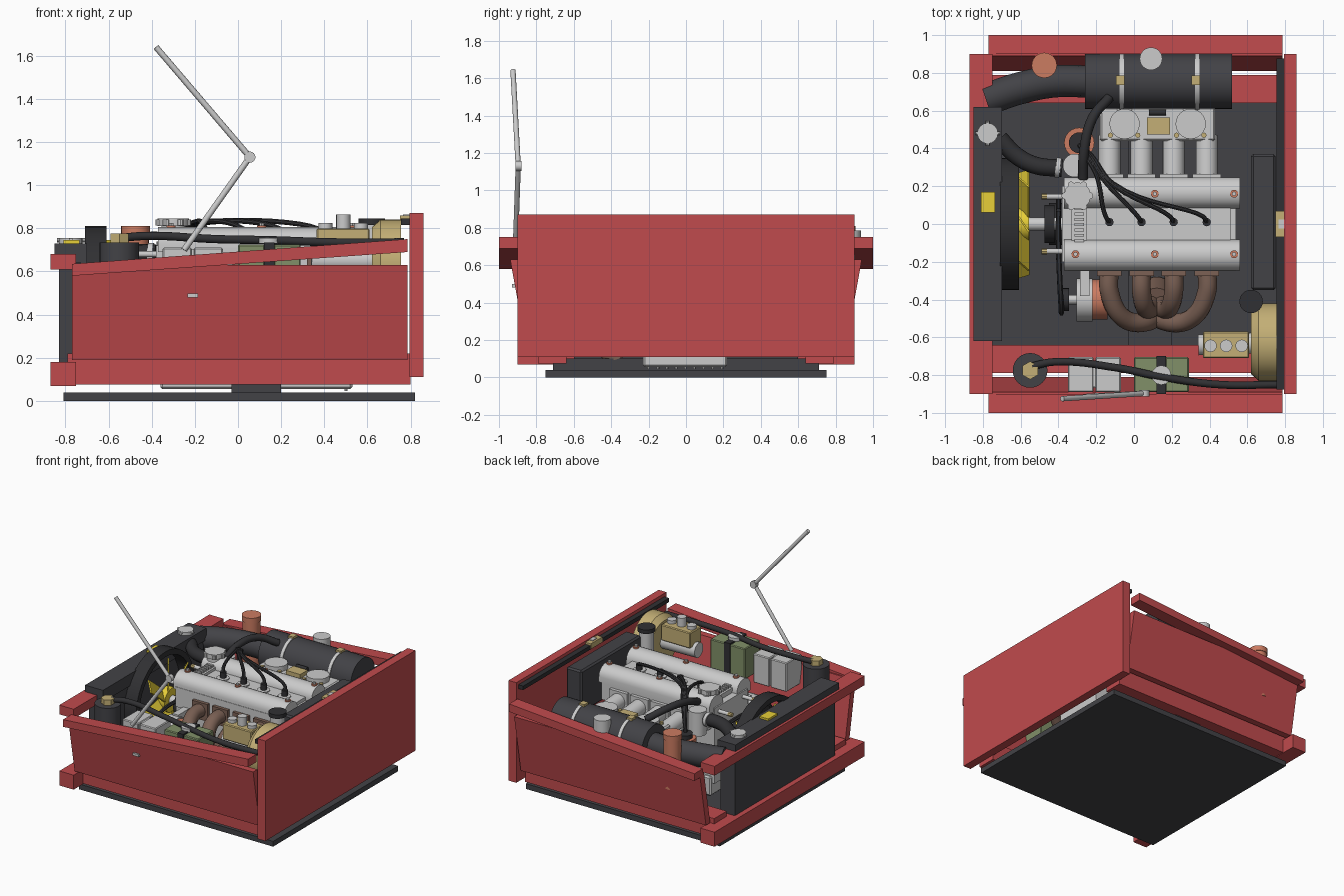
import bpy, bmesh
from math import sin, cos, pi, radians
from mathutils import Vector, Matrix

if "Cube" in bpy.data.objects:
    bpy.data.objects.remove(bpy.data.objects["Cube"])

def mat(name, *c):
    m = bpy.data.materials.new(name)
    m.diffuse_color = (*c, 1)
    m.use_nodes = True
    m.node_tree.nodes["Principled BSDF"].inputs["Base Color"].default_value = m.diffuse_color
    return m

RED, DARK = mat("red", .53, .07, .075), mat("dark", .055, .055, .062)
BLACK, YEL = mat("black", .03, .03, .033), mat("brass", .55, .43, .18)
FAN, COP = mat("fan_yellow", .8, .62, .04), mat("copper", .6, .2, .12)
GREEN, BROWN = mat("green", .22, .28, .14), mat("brown", .2, .12, .09)
SILVER = mat("silver", .62, .62, .62)

def finish(name, bm, m=None, smooth=False):
    bmesh.ops.recalc_face_normals(bm, faces=bm.faces)
    me = bpy.data.meshes.new(name)
    bm.to_mesh(me)
    bm.free()
    ob = bpy.data.objects.new(name, me)
    bpy.context.collection.objects.link(ob)
    if m:
        me.materials.append(m)
    if smooth:
        bpy.ops.object.select_all(action='DESELECT')
        bpy.context.view_layer.objects.active = ob
        ob.select_set(True)
        bpy.ops.object.shade_smooth_by_angle(angle=radians(35))
    return ob

def box(name, x, y, z, m=None, bevel=0):
    bm = bmesh.new()
    bmesh.ops.create_cube(bm, size=1)
    for v in bm.verts:
        v.co = [a + (b - a) * (c + .5) for (a, b), c in zip((x, y, z), v.co)]
    if bevel:
        bmesh.ops.bevel(bm, geom=bm.edges[:], offset=bevel, segments=1, affect='EDGES')
    return finish(name, bm, m)

def cyl(name, p, q, r, m=None, n=24, r2=None):
    p, q = Vector(p), Vector(q)
    bm = bmesh.new()
    M = Matrix.Translation((p + q) / 2) @ (q - p).to_track_quat('Z', 'Y').to_matrix().to_4x4()
    bmesh.ops.create_cone(bm, cap_ends=True, segments=n, radius1=r, radius2=r if r2 is None else r2,
                          depth=(q - p).length, matrix=M)
    return finish(name, bm, m, n > 8)

def post(name, x, y, z0, z1, r, m=None, n=24):
    return cyl(name, (x, y, z0), (x, y, z1), r, m, n)

def prism(name, pts, axis, a, b, m=None, smooth=False):
    # profile pts are (x,z) for axis y and (y,z) for axis x
    place = (lambda u, w, t: (t, u, w)) if axis == 'x' else (lambda u, w, t: (u, t, w))
    bm = bmesh.new()
    A = [bm.verts.new(place(u, w, a)) for u, w in pts]
    B = [bm.verts.new(place(u, w, b)) for u, w in pts]
    bm.faces.new(A)
    bm.faces.new(B)
    for i in range(len(pts)):
        j = (i + 1) % len(pts)
        bm.faces.new((A[i], A[j], B[j], B[i]))
    return finish(name, bm, m, smooth)

def ring_x(name, prof, y, z, m=None, n=40):
    # closed (x, radius) profile turned about an x axis
    bm = bmesh.new()
    R = [[bm.verts.new((px, y + r * cos(2 * pi * i / n), z + r * sin(2 * pi * i / n))) for px, r in prof]
         for i in range(n)]
    k = len(prof)
    for i in range(n):
        for j in range(k):
            bm.faces.new((R[i][j], R[i][(j + 1) % k], R[(i + 1) % n][(j + 1) % k], R[(i + 1) % n][j]))
    return finish(name, bm, m, True)

def tube(name, pts, r, m=None, res=3):
    cu = bpy.data.curves.new(name, 'CURVE')
    cu.dimensions, cu.bevel_depth, cu.bevel_resolution, cu.use_fill_caps = '3D', r, res, True
    s = cu.splines.new('BEZIER')
    s.bezier_points.add(len(pts) - 1)
    for b, p in zip(s.bezier_points, pts):
        b.co = p
        b.handle_left_type = b.handle_right_type = 'AUTO'
    s.resolution_u = 8
    ob = bpy.data.objects.new(name, cu)
    bpy.context.collection.objects.link(ob)
    if m:
        cu.materials.append(m)
    bpy.ops.object.select_all(action='DESELECT')
    bpy.context.view_layer.objects.active = ob
    ob.select_set(True)
    bpy.ops.object.convert(target='MESH')
    bpy.ops.object.shade_smooth_by_angle(angle=radians(40))

# body shell
box("base_plate", (-.81, .82), (-.75, .75), (0, .04), DARK)
box("subframe_crossmember", (-.03, .2), (-.71, .71), (.04, .1), DARK)
box("firewall", (.795, .86), (-.9, .9), (.11, .87), RED)
box("upper_front_member", (-.87, -.75), (-.9, .9), (.61, .68), RED)
box("lower_front_member", (-.87, -.75), (-.9, .9), (.07, .18), RED)
for s in (-1, 1):
    prism("fender_rail", [(-.77, .58), (-.77, .635), (.785, .75), (.785, .69)], 'y', .9 * s, s, RED)
    box("lower_rail", (-.79, .8), sorted((.64 * s, .79 * s)), (.075, .22), RED)
    prism("inner_fender", [(s * .81, .19), (s * .86, .19), (s * .94, .63), (s * .89, .63)], 'x', -.77, .785, RED)
box("cowl_seal", (.755, .795), (-.875, .875), (.815, .845), BLACK)
box("cowl_latch", (.75, .8), (-.07, .07), (.82, .86), YEL)
box("latch_button", (.765, .8), (-.025, .025), (.85, .865))
box("heater_box", (.62, .75), (-.35, .37), (.48, .8), DARK, .012)

# radiator and fan
box("radiator_core", (-.83, -.71), (-.6, .6), (.1, .65), DARK)
box("radiator_top_tank", (-.85, -.70), (-.62, .62), (.64, .73), DARK)
post("radiator_cap", -.775, .48, .73, .755, .055, SILVER, 16)
for a in (0, 90):
    c, d = cos(radians(a)), sin(radians(a))
    cyl("radiator_cap_ear", (-.775 - .065 * c, .48 - .065 * d, .745), (-.775 + .065 * c, .48 + .065 * d, .745), .01, SILVER, 8)
box("radiator_label", (-.81, -.735), (.06, .17), (.73, .745), FAN)
ring_x("fan_shroud", [(-.71, .31), (-.71, .35), (-.61, .35), (-.61, .31)], 0, .46, BLACK)
cyl("fan_hub", (-.61, 0, .46), (-.555, 0, .46), .09, FAN)
for i in range(7):
    bm = bmesh.new()
    bmesh.ops.create_cube(bm, size=1)
    M = (Matrix.Translation((-.585, 0, .46)) @ Matrix.Rotation(2 * pi * i / 7, 4, 'X') @ Matrix.Translation((0, 0, .18))
         @ Matrix.Rotation(radians(35), 4, 'Z') @ Matrix.Diagonal((.01, .1, .21, 1)))
    bmesh.ops.transform(bm, matrix=M, verts=bm.verts)
    finish("fan_blade", bm, FAN)
cyl("fan_shaft", (-.56, 0, .46), (-.37, 0, .46), .035)
cyl("water_pump_pulley", (-.475, 0, .46), (-.42, 0, .46), .1, BLACK)
cyl("crank_pulley", (-.45, 0, .24), (-.38, 0, .24), .11, BLACK)
tube("drive_belt", [(-.4, .07, .56), (-.4, -.1, .56), (-.385, -.45, .5), (-.385, -.46, .4), (-.4, -.1, .16), (-.4, .1, .22), (-.4, .07, .56)], .014, BLACK, 1)

# engine
box("oil_pan", (-.36, .53), (-.23, .22), (.055, .2), SILVER, .01)
for i in range(9):
    post("pan_bolt", .5, -.2 + i * .049, .045, .06, .008, None, 6)
box("engine_block", (-.34, .53), (-.2, .2), (.19, .6), SILVER)
box("cylinder_head", (-.35, .54), (-.25, .24), (.56, .71))
box("timing_cover", (-.38, -.33), (-.2, .2), (.15, .72), SILVER)
box("plug_valley", (-.33, .51), (-.09, .09), (.7, .735))
for s in (-1, 1):
    arch = [(s * .165 + .082 * cos(a * pi / 10), .73 + .075 * sin(a * pi / 10)) for a in range(11)]
    arch = [(.247, .69) if s > 0 else (-.083, .69)] + arch + [(.083, .69) if s > 0 else (-.247, .69)]
    prism("cam_cover", arch, 'x', -.37, .56, SILVER, True)
    for x in (-.31, .11, .53):
        post("cover_washer", x, s * .16, .79, .812, .021, COP, 16)
        post("cover_nut", x, s * .16, .8, .824, .012, None, 6)
    cyl("front_stud", (-.46, s * .145, .68), (-.37, s * .145, .68), .014)
    cyl("stud_tip", (-.49, s * .145, .68), (-.46, s * .145, .68), .016, YEL, 8)
box("chain_cover", (-.33, -.25), (-.1, .1), (.72, .755), SILVER)
for i in range(7):
    box("chain_cover_rib", (-.315, -.265), (-.095 + i * .028, -.08 + i * .028), (.75, .77))
post("oil_filler_neck", -.3, .15, .78, .815, .055)
post("oil_filler_cap", -.3, .15, .81, .845, .072, SILVER, 12)
for i in range(6):
    post("filler_grip", -.3 + .066 * cos(i * pi / 3), .15 + .066 * sin(i * pi / 3), .812, .842, .018, SILVER, 10)

# ports along the cylinders: ignition, intake, exhaust
for i, x in enumerate((-.13, .04, .21, .385)):
    post("plug_well", x, .005, .73, .742, .045, SILVER)
    post("plug_boot", x, .01, .735, .785, .022, BLACK, 12)
    tube("plug_wire", [(x, .01, .775), (x - .02, .04, .8), (-.2 + i * .03, .26 - i * .015, .83), (-.25 + i * .012, .35, .79), (-.29, .42, .58)], .012, BLACK, 2)
    cyl("intake_runner", (x, .22, .6), (x, .47, .58), .058, SILVER)
    box("intake_flange", (x - .075, x + .075), (.24, .265), (.53, .67))
    box("exhaust_flange", (x - .065, x + .065), (-.275, -.24), (.53, .66), BROWN)
    e = .12 + (.03 if x > .12 else -.03)
    dy = -.5 if i in (0, 3) else -.44
    tube("exhaust_pipe", [(x, -.24, .6), (x, -.36, .59), (x + (e - x) * .35, dy, .52), (e, dy - .01, .4), (e, -.42, .22)], .05, BROWN, 4)
cyl("exhaust_collector", (.12, -.42, .28), (.12, -.36, .1), .085, BROWN)

# carburettors and air cleaner
box("carburettor_body", (-.18, .43), (.44, .62), (.48, .64), SILVER, .01)
for x in (-.05, .3):
    post("carburettor_dome", x, .53, .63, .68, .08, SILVER)
    for d in (-.075, .07):
        post("carburettor_screw", x + d, .47, .63, .655, .014, YEL, 8)
    cyl("carburettor_throat", (x, .6, .58), (x, .68, .6), .07)
box("linkage_box", (.07, .19), (.475, .565), (.6, .67), YEL)
cyl("linkage_rod", (.08, .59, .66), (.17, .59, .66), .016, BLACK, 12)
cyl("air_cleaner", (-.26, .755, .63), (.52, .755, .63), .145, DARK, 40)
for x in (-.065, .335):
    cyl("air_cleaner_band", (x - .011, .755, .63), (x + .011, .755, .63), .15, SILVER, 40)
    box("band_clasp", (x - .03, x + .015), (.735, .785), (.765, .79), YEL)
post("air_cleaner_knob", .09, .875, .68, .785, .06, SILVER)
tube("air_duct", [(-.25, .755, .63), (-.42, .755, .63), (-.6, .72, .63), (-.78, .66, .62)], .085, DARK, 5)
post("vapour_canister", -.475, .84, .4, .8, .062, COP)
post("canister_lid", -.475, .84, .77, .81, .067, COP)

# cooling, breather and distributor
tube("radiator_hose", [(-.71, .45, .67), (-.62, .36, .67), (-.52, .31, .68), (-.38, .295, .68)], .046, BLACK, 4)
cyl("hose_clamp", (-.415, .3, .68), (-.39, .297, .68), .053, SILVER)
post("thermostat_housing", -.315, .31, .56, .74, .062, SILVER)
post("distributor", -.29, .43, .3, .57, .08, COP)
post("distributor_cap", -.29, .43, .56, .6, .055, BLACK)
tube("breather_hose", [(-.27, .24, .76), (-.265, .38, .81), (-.22, .56, .81), (-.13, .67, .75)], .026, BLACK)

# alternator
cyl("alternator_front", (-.305, -.4, .45), (-.22, -.4, .45), .115, SILVER)
cyl("alternator_rear", (-.22, -.4, .45), (-.14, -.4, .45), .105, COP)
cyl("alternator_pulley", (-.39, -.4, .45), (-.345, -.4, .45), .06, BLACK)
cyl("alternator_shaft", (-.35, -.4, .45), (-.3, -.4, .45), .025)
box("alternator_bracket", (-.285, -.235), (-.38, -.2), (.53, .575), SILVER)

# left side accessories
for x0, w, m, top, n in ((-.35, .135, SILVER, .71, "fuse_box"), (0, .125, GREEN, .725, "relay_box")):
    for k in (0, 1):
        a = x0 + k * (.28 if m is SILVER else .29) - k * w
        box(n, (a, a + w), (-.89, -.705), (.49, top), m, .006)
post("fuse_box_button", -.21, -.81, .6, .705, .05, SILVER)
box("fuse_box_tab", (-.235, -.185), (-.93, -.75), (.48, .498), SILVER)
box("relay_strap", (.12, .17), (-.9, -.7), (.49, .735), BLACK)
post("relay_knob", .145, -.8, .73, .755, .052, SILVER, 12)
post("washer_bottle", -.55, -.775, .4, .735, .092, DARK)
post("washer_cap", -.55, -.775, .735, .775, .048, YEL, 6)
tube("side_hose", [(-.55, -.755, .755), (-.42, -.73, .765), (-.1, -.76, .75), (.15, -.81, .745), (.45, -.85, .735), (.77, -.85, .735)], .02, BLACK)

# brake hardware
cyl("brake_booster", (.66, -.625, .635), (.755, -.625, .635), .205, YEL, 40)
cyl("booster_face", (.62, -.625, .635), (.66, -.625, .635), .17, YEL, 40, .205)
cyl("master_cylinder", (.34, -.64, .65), (.63, -.63, .65), .055, SILVER)
box("brake_reservoir", (.365, .61), (-.71, -.57), (.68, .8), YEL, .006)
for x, z in ((.405, .825), (.488, .865), (.57, .825)):
    post("reservoir_cap", x, -.645, .79, z, .033, SILVER, 16)
post("fluid_bottle", .62, -.41, .55, .82, .052, SILVER)
post("fluid_bottle_cap", .62, -.41, .815, .845, .062, BLACK)

# bonnet stay
J = (.055, -.897, 1.13)
cyl("stay_lower", (-.25, -.912, .7), J, .014, SILVER, 12)
cyl("stay_upper", J, (-.38, -.925, 1.64), .014, SILVER, 12)
cyl("stay_pivot", (.055, -.912, 1.13), (.055, -.88, 1.13), .026, SILVER, 16)
